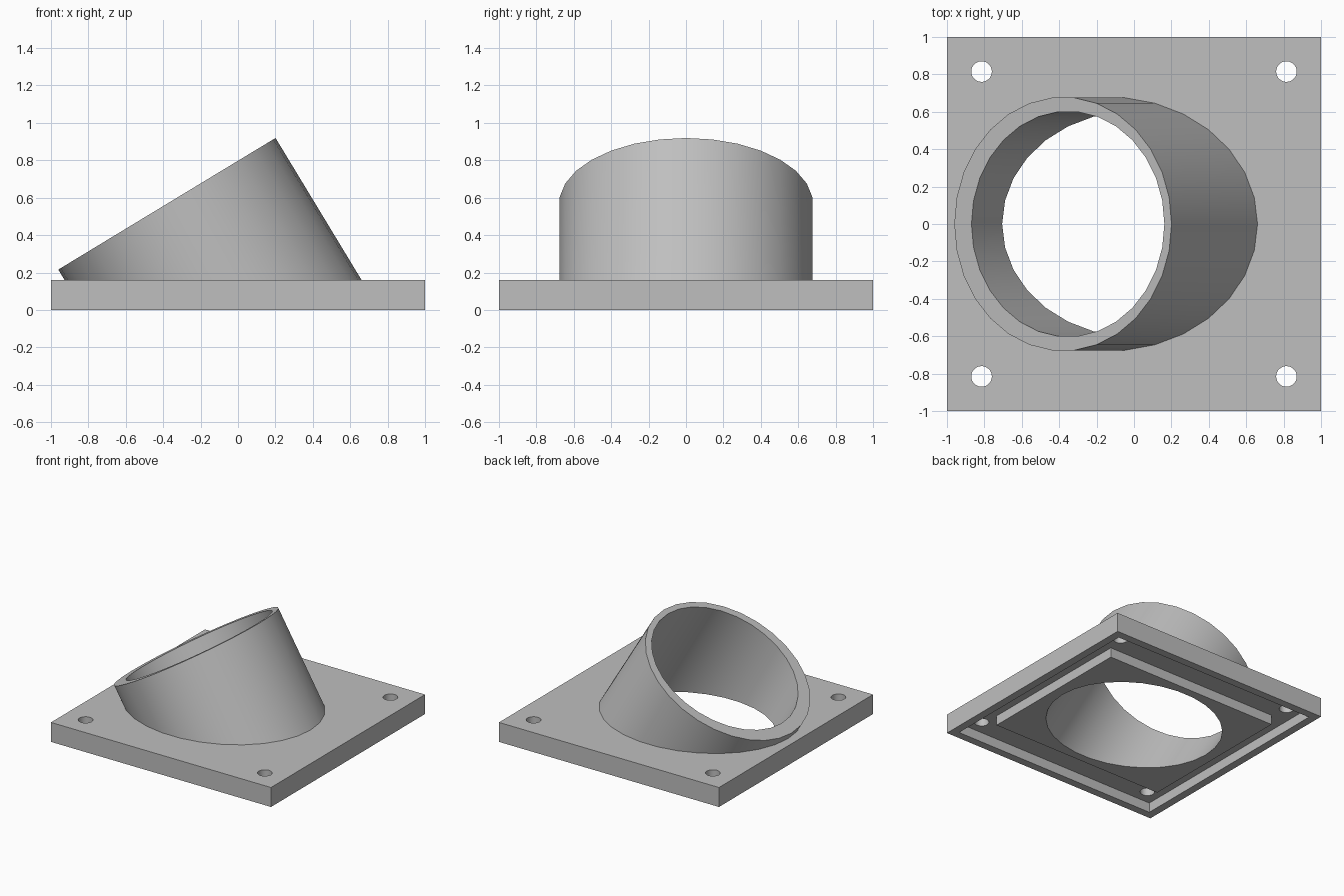
import bpy, bmesh, math
from mathutils import Matrix, Vector

if "Cube" in bpy.data.objects:
    bpy.data.objects.remove(bpy.data.objects["Cube"])

TILT = Matrix.Rotation(math.radians(-31.2), 4, 'Y')

grey = bpy.data.materials.new("light grey")
grey.diffuse_color = (0.52, 0.52, 0.52, 1)
grey.use_nodes = True
grey.node_tree.nodes["Principled BSDF"].inputs["Base Color"].default_value = grey.diffuse_color


def finish(name, bm):
    bmesh.ops.recalc_face_normals(bm, faces=bm.faces)
    mesh = bpy.data.meshes.new(name)
    bm.to_mesh(mesh)
    bm.free()
    mesh.materials.append(grey)
    ob = bpy.data.objects.new(name, mesh)
    bpy.context.collection.objects.link(ob)
    return ob


def box(name, sx, sy, z0, z1):
    bm = bmesh.new()
    bmesh.ops.create_cube(bm, size=1, matrix=Matrix.Translation((0, 0, (z0 + z1) / 2))
                          @ Matrix.Diagonal((sx, sy, z1 - z0, 1)))
    return finish(name, bm)


def cylinder(name, radius, z0, z1, matrix, cut_z=None):
    """30-sided cylinder along local z, optionally trimmed flat below cut_z."""
    bm = bmesh.new()
    ring = [bm.verts.new((radius * math.cos(a), radius * math.sin(a), z0))
            for a in (math.tau * i / 30 for i in range(30))]
    face = bm.faces.new(ring)
    ext = bmesh.ops.extrude_face_region(bm, geom=[face])
    top = [v for v in ext["geom"] if isinstance(v, bmesh.types.BMVert)]
    bmesh.ops.translate(bm, verts=top, vec=(0, 0, z1 - z0))
    bmesh.ops.transform(bm, matrix=matrix, verts=bm.verts)
    if cut_z is not None:
        cut = bmesh.ops.bisect_plane(bm, geom=bm.verts[:] + bm.edges[:] + bm.faces[:],
                                     plane_co=(0, 0, cut_z), plane_no=(0, 0, 1), clear_inner=True)
        bmesh.ops.edgeloop_fill(bm, edges=[e for e in cut["geom_cut"]
                                           if isinstance(e, bmesh.types.BMEdge)])
    return finish(name, bm)


def combine(target, other, operation):
    mod = target.modifiers.new(operation.lower(), 'BOOLEAN')
    mod.operation, mod.solver, mod.object = operation, 'EXACT', other
    bpy.context.view_layer.objects.active = target
    bpy.ops.object.modifier_apply(modifier=mod.name)
    bpy.data.objects.remove(other)


# Square base plate
plate = box("angled_duct_flange", 2, 2, 0, 0.16)

# Gasket channel underneath, around a rectangular raised pad
channel = box("channel_cutter", 1.87, 1.87, -0.1, 0.08)
combine(channel, box("pad", 1.58, 1.34, -0.2, 0.2), 'DIFFERENCE')
combine(plate, channel, 'DIFFERENCE')

# Tilted duct, trimmed inside the plate
rim = Vector((-0.38, 0, 0.5675))
combine(plate, cylinder("duct", 0.679, -1.5, 0, Matrix.Translation(rim) @ TILT, 0.12), 'UNION')

# Tilted bore through duct and plate
combine(plate, cylinder("bore", 0.603, -1, 2, TILT), 'DIFFERENCE')

# Corner screw holes
for sx in (-1, 1):
    for sy in (-1, 1):
        at = Matrix.Translation((sx * 0.815, sy * 0.815, 0))
        combine(plate, cylinder("screw_hole", 0.055, -0.1, 0.3, at), 'DIFFERENCE')

# Smooth round walls, keep the rims crisp
plate.select_set(True)
bpy.context.view_layer.objects.active = plate
bpy.ops.object.shade_smooth_by_angle(angle=math.radians(30))
